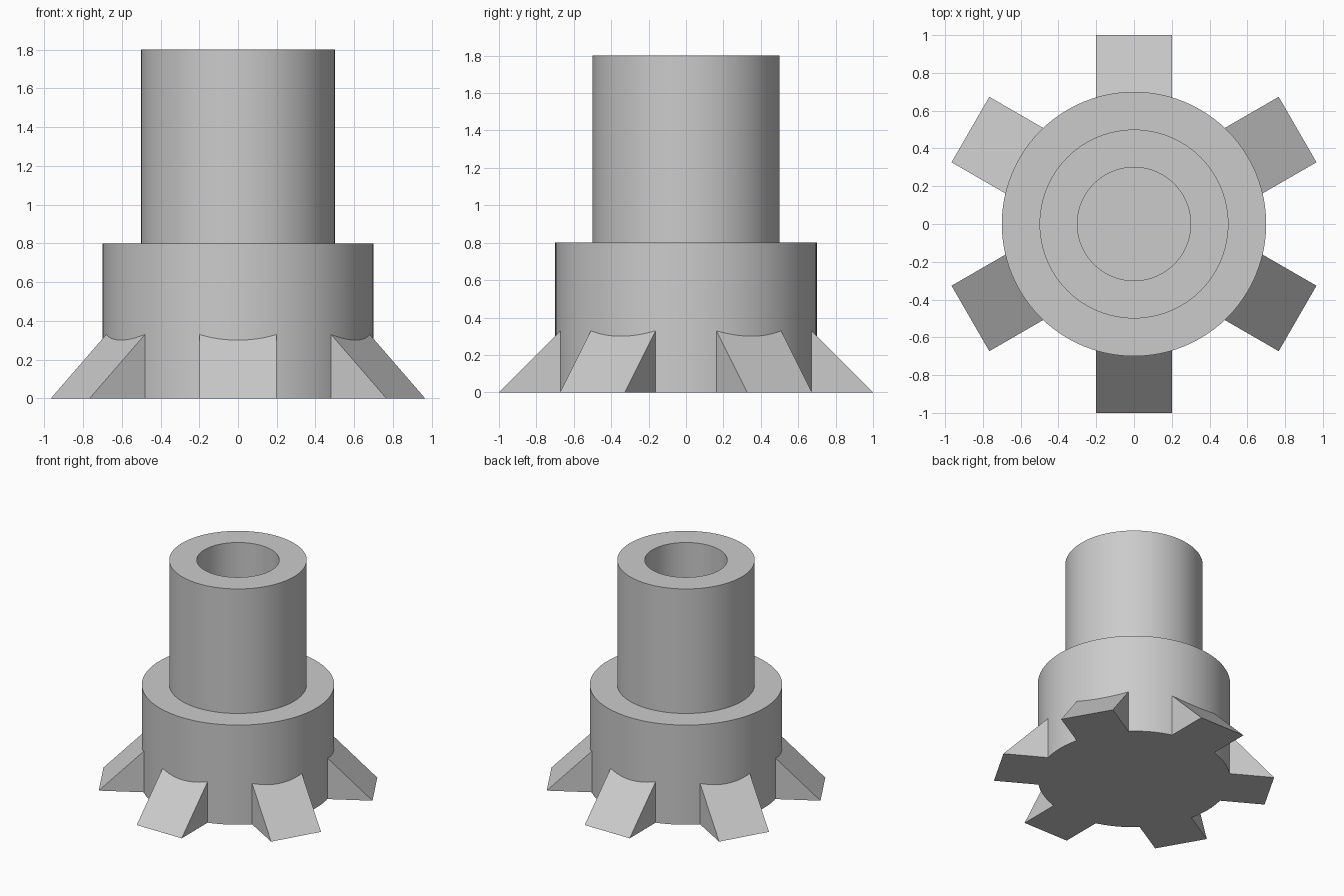
import bpy, bmesh, math
from mathutils import Matrix, Vector

if "Cube" in bpy.data.objects:
    bpy.data.objects.remove(bpy.data.objects["Cube"])


def make_object(name, bm):
    bmesh.ops.recalc_face_normals(bm, faces=bm.faces)
    mesh = bpy.data.meshes.new(name)
    bm.to_mesh(mesh)
    bm.free()
    obj = bpy.data.objects.new(name, mesh)
    bpy.context.collection.objects.link(obj)
    return obj


def lathe(name, profile, steps=96):
    bm = bmesh.new()
    verts = [bm.verts.new((r, 0, z)) for r, z in profile]
    edges = [bm.edges.new(pair) for pair in zip(verts, verts[1:])]
    bmesh.ops.spin(bm, geom=verts + edges, cent=(0, 0, 0), axis=(0, 0, 1),
                   angle=math.tau, steps=steps, use_duplicate=False)
    bmesh.ops.remove_doubles(bm, verts=bm.verts, dist=1e-4)
    obj = make_object(name, bm)
    bpy.ops.object.select_all(action='DESELECT')
    obj.select_set(True)
    bpy.context.view_layer.objects.active = obj
    bpy.ops.object.shade_smooth_by_angle(angle=math.radians(30))
    return obj


def wedge(name, angle, inner=0.66, outer=1.0, half_width=0.2):
    # 45 degree triangular rib, its inner end sunk into the base drum
    bm = bmesh.new()
    section = [(inner, 0), (outer, 0), (inner, outer - inner)]
    face = bm.faces.new([bm.verts.new((x, -half_width, z)) for x, z in section])
    ext = bmesh.ops.extrude_face_region(bm, geom=[face], use_keep_orig=True)
    new_verts = [g for g in ext["geom"] if isinstance(g, bmesh.types.BMVert)]
    bmesh.ops.translate(bm, verts=new_verts, vec=Vector((0, 2 * half_width, 0)))
    bm.transform(Matrix.Rotation(angle, 4, 'Z'))
    return make_object(name, bm)


# Wide base drum stepping up to a bored shaft
lathe("base_and_hollow_shaft", [(0, 0), (0.7, 0), (0.7, 0.8), (0.5, 0.8),
                                (0.5, 1.8), (0.3, 1.8), (0.3, 0.8), (0, 0.8)])

# Six sloping feet around the base
for i in range(6):
    wedge(f"foot_wedge_{i + 1}", math.radians(30 + 60 * i))
